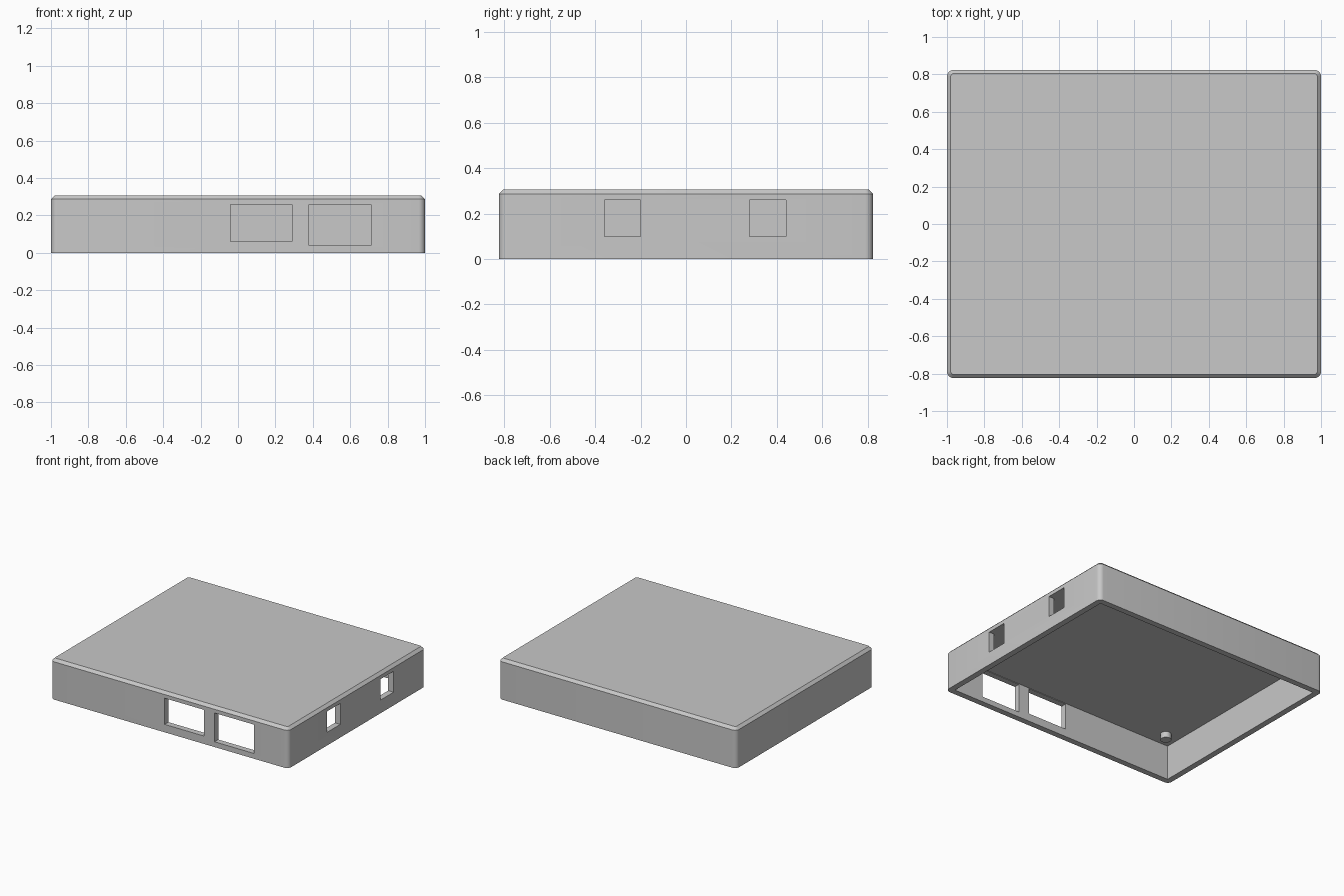
import bpy
import bmesh
from math import radians, cos, sin, pi
from mathutils import Matrix

cube = bpy.data.objects.get("Cube")
if cube:
    bpy.data.objects.remove(cube, do_unlink=True)

HX, HY = 1.0, 0.824           # half width and half depth
HEIGHT, CHAMFER = 0.307, 0.02
WALL, CEILING = 0.045, 0.263
PORT_TOP = 0.259
CORNER, STEPS = 0.035, 6

gray = bpy.data.materials.new("plain gray")
gray.use_nodes = True
color = (0.58, 0.58, 0.58, 1)
gray.diffuse_color = color
gray.node_tree.nodes["Principled BSDF"].inputs["Base Color"].default_value = color


def make_object(name, bm):
    bmesh.ops.recalc_face_normals(bm, faces=bm.faces)
    mesh = bpy.data.meshes.new(name)
    bm.to_mesh(mesh)
    bm.free()
    mesh.materials.append(gray)
    obj = bpy.data.objects.new(name, mesh)
    bpy.context.collection.objects.link(obj)
    return obj


def rounded_ring(bm, inset, z):
    """One rounded rectangle of vertices, pulled in by inset."""
    radius = CORNER - inset
    ring = []
    for i, (sx, sy) in enumerate([(1, 1), (-1, 1), (-1, -1), (1, -1)]):
        for k in range(STEPS + 1):
            a = (i + k / STEPS) * pi / 2
            ring.append(bm.verts.new((sx * (HX - CORNER) + radius * cos(a),
                                      sy * (HY - CORNER) + radius * sin(a), z)))
    return ring


def box(name, low, high):
    bm = bmesh.new()
    size = [b - a for a, b in zip(low, high)]
    middle = [(a + b) / 2 for a, b in zip(low, high)]
    bmesh.ops.create_cube(bm, size=1, matrix=Matrix.Translation(middle) @ Matrix.Diagonal((*size, 1)))
    obj = make_object(name, bm)
    obj.hide_render = True
    return obj


def smooth(obj):
    bpy.ops.object.select_all(action='DESELECT')
    obj.select_set(True)
    bpy.context.view_layer.objects.active = obj
    bpy.ops.object.shade_smooth_by_angle(angle=radians(30))


# Outer case: rounded corners and a chamfered top edge
bm = bmesh.new()
rings = [rounded_ring(bm, 0, 0), rounded_ring(bm, 0, HEIGHT - CHAMFER),
         rounded_ring(bm, CHAMFER, HEIGHT)]
for lower, upper in zip(rings, rings[1:]):
    for i in range(len(lower)):
        j = (i + 1) % len(lower)
        bm.faces.new((lower[i], lower[j], upper[j], upper[i]))
bm.faces.new(rings[0])
bm.faces.new(rings[-1])
case = make_object("case_shell", bm)

# Cutters: open underside, two front ports, two side ports
IX, IY = HX - WALL, HY - WALL
cutters = [box("cavity_cutter", (-IX, -IY, -0.1), (IX, IY, CEILING))]
for x0, x1, z0 in [(-0.04, 0.29, 0.06), (0.38, 0.71, 0.04)]:
    cutters.append(box("front_port_cutter", (x0, -HY - 0.1, z0), (x1, 0.01 - IY, PORT_TOP)))
for y0, y1 in [(-0.36, -0.20), (0.28, 0.44)]:
    cutters.append(box("side_port_cutter", (IX - 0.01, y0, 0.10), (HX + 0.1, y1, PORT_TOP)))
for cutter in cutters:
    mod = case.modifiers.new("cut", 'BOOLEAN')
    mod.operation = 'DIFFERENCE'
    mod.solver = 'EXACT'
    mod.object = cutter

# Bake the cuts and drop the cutters
bpy.context.view_layer.update()
graph = bpy.context.evaluated_depsgraph_get()
cut_mesh = bpy.data.meshes.new_from_object(case.evaluated_get(graph))
case.modifiers.clear()
case.data = cut_mesh
for cutter in cutters:
    bpy.data.objects.remove(cutter, do_unlink=True)
smooth(case)

# Short locating pegs under the lid, one near each corner
PEG = 0.045
for sx, side in [(-1, "right"), (1, "left")]:
    for sy, end in [(-1, "front"), (1, "back")]:
        bm = bmesh.new()
        bmesh.ops.create_cone(bm, cap_ends=True, segments=24, radius1=0.038, radius2=0.038, depth=PEG,
                              matrix=Matrix.Translation((sx * 0.84, sy * 0.66, CEILING - PEG / 2)))
        smooth(make_object(f"{end}_{side}_peg", bm))
